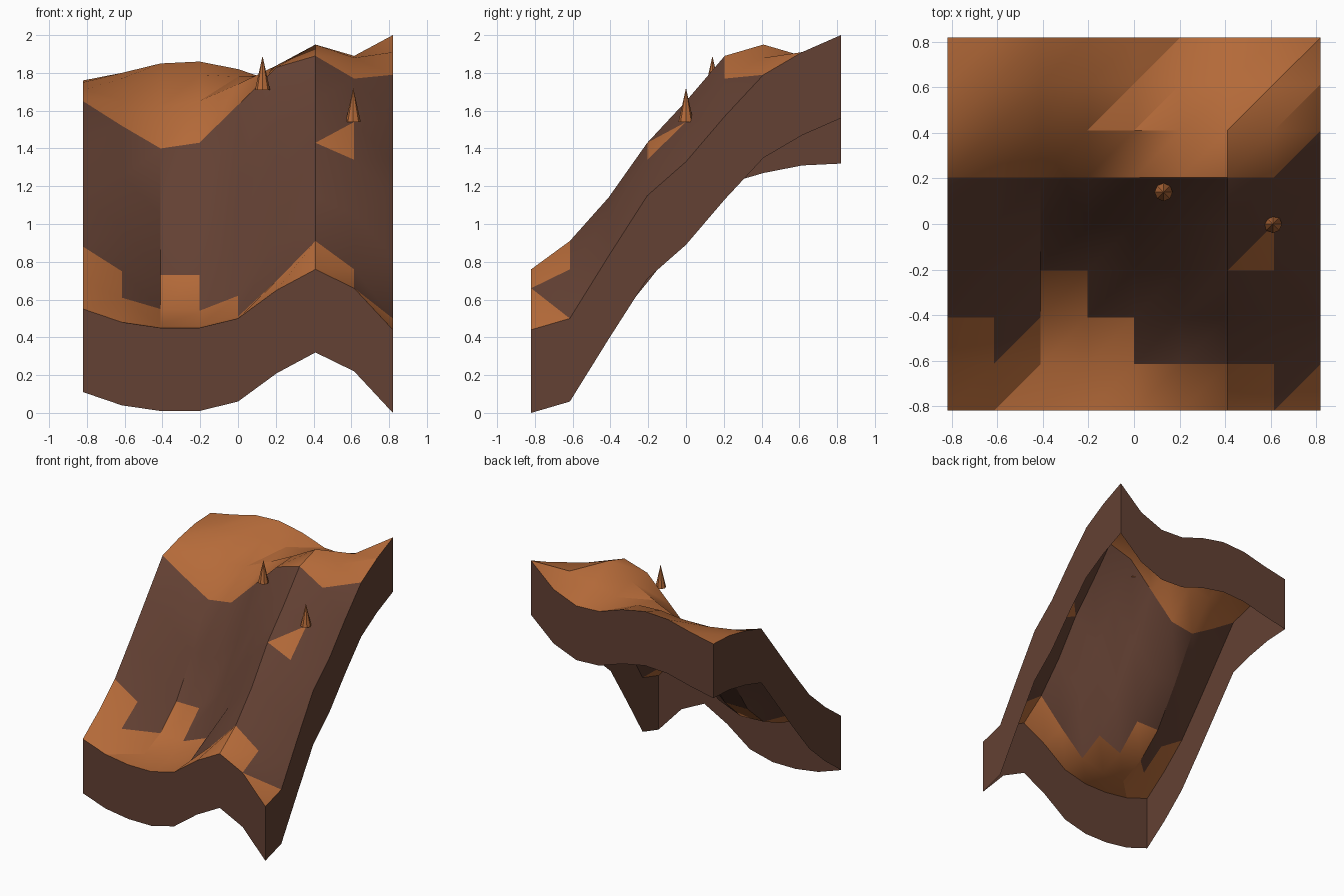
import bpy
import bmesh
import math

default_cube = bpy.data.objects.get("Cube")
if default_cube:
    bpy.data.objects.remove(default_cube, do_unlink=True)


def make_material(name, colour):
    material = bpy.data.materials.new(name)
    material.use_nodes = True
    material.diffuse_color = colour
    material.node_tree.nodes["Principled BSDF"].inputs["Base Color"].default_value = colour
    return material


ORANGE = make_material("orange_earth", (0.46, 0.145, 0.041, 1))
BROWN = make_material("brown_rock", (0.125, 0.052, 0.033, 1))

HALF = 0.82
CELLS = 8
STEP = 2 * HALF / CELLS
SKIRT_DEPTH = 0.44

# Terrain relief in hundredths, rows from front to back
RELIEF = """
55 48 45 45 50 65 76 66 44
70 61 46 46 51 70 91 76 50
88 75 55 54 62 93 114 105 83
113 98 73 73 92 122 143 134 115
139 125 105 106 127 153 165 154 133
165 152 140 143 163 183 189 177 157
171 166 162 165 174 184 195 188 179
175 177 177 179 178 179 184 189 191
176 180 185 186 182 175 174 182 200
"""
HEIGHTS = [[int(h) / 100 for h in row.split()] for row in RELIEF.strip().splitlines()]

# Ground cover per cell, front to back: . earth, # rock,
# L earth on the lower right half only, U earth on the upper left half only
COVER = [
    ".......L",
    ".L..####",
    "##.#####",
    "######L#",
    "########",
    ".......U",
    "........",
    "........",
]


def point(i, j, drop=0):
    return (-HALF + i * STEP, -HALF + j * STEP, HEIGHTS[j][i] - drop)


def finish(bm, name, materials, smooth_angle=None):
    mesh = bpy.data.meshes.new(name)
    bm.to_mesh(mesh)
    bm.free()
    obj = bpy.data.objects.new(name, mesh)
    bpy.context.collection.objects.link(obj)
    for material in materials:
        mesh.materials.append(material)
    if smooth_angle:
        bpy.ops.object.select_all(action="DESELECT")
        obj.select_set(True)
        bpy.context.view_layer.objects.active = obj
        bpy.ops.object.shade_smooth_by_angle(angle=math.radians(smooth_angle))
    return obj


# Hillside surface: each cell split along its rising diagonal
bm = bmesh.new()
grid = [[bm.verts.new(point(i, j)) for i in range(CELLS + 1)] for j in range(CELLS + 1)]
for j, row in enumerate(COVER):
    for i, cover in enumerate(row):
        near_left, near_right = grid[j][i], grid[j][i + 1]
        far_left, far_right = grid[j + 1][i], grid[j + 1][i + 1]
        lower = bm.faces.new((near_left, near_right, far_right))
        upper = bm.faces.new((near_left, far_right, far_left))
        lower.material_index = 0 if cover in ".L" else 1
        upper.material_index = 0 if cover in ".U" else 1
finish(bm, "hillside", [ORANGE, BROWN], 30)

# Cliff skirt hanging from the rim, open underneath
rim = [(i, 0) for i in range(CELLS)]
rim += [(CELLS, j) for j in range(CELLS)]
rim += [(CELLS - i, CELLS) for i in range(CELLS)]
rim += [(0, CELLS - j) for j in range(CELLS)]
bm = bmesh.new()
top = [bm.verts.new(point(i, j)) for i, j in rim]
bottom = [bm.verts.new(point(i, j, SKIRT_DEPTH)) for i, j in rim]
for a in range(len(rim)):
    b = (a + 1) % len(rim)
    bm.faces.new((bottom[a], bottom[b], top[b], top[a]))
finish(bm, "cliff_skirt", [BROWN])


# Small pointed trees
def make_tree(name, x, y, base):
    height = 0.18
    bm = bmesh.new()
    bmesh.ops.create_cone(bm, cap_ends=True, segments=8, radius1=0.04,
                          radius2=0, depth=height)
    bmesh.ops.translate(bm, verts=bm.verts, vec=(x, y, base + height / 2))
    finish(bm, name, [ORANGE])


make_tree("upper_tree", 0.13, 0.14, 1.71)
make_tree("lower_tree", 0.61, 0, 1.54)
